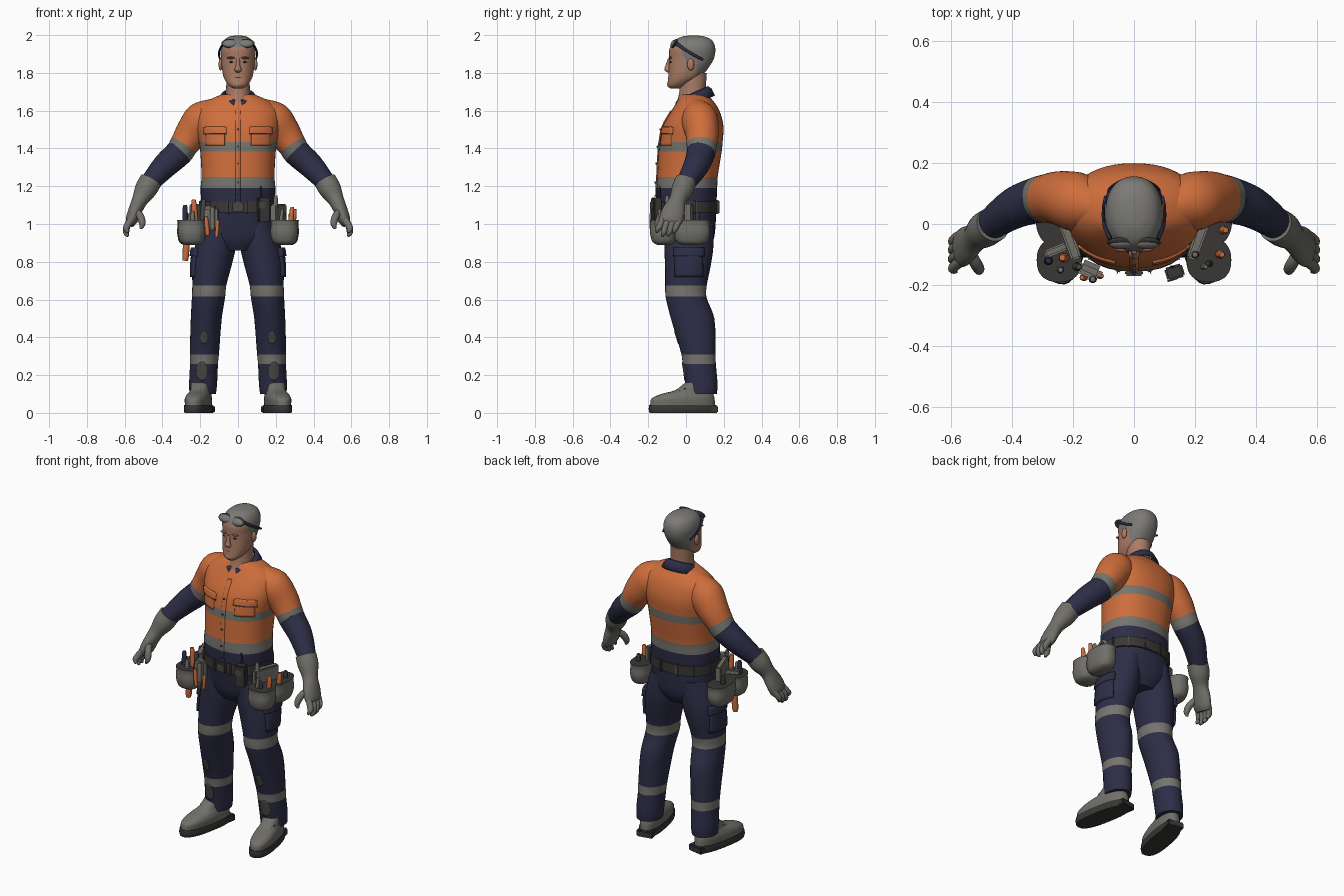
import bpy, bmesh
from math import sin, cos, pi, radians, copysign, sqrt
from mathutils import Vector, Matrix

cube = bpy.data.objects.get("Cube")
if cube:
    bpy.data.objects.remove(cube, do_unlink=True)

PALETTE = {
    "orange": (0.62, 0.155, 0.045), "navy": (0.026, 0.027, 0.062),
    "grey": (0.165, 0.16, 0.14), "tape": (0.18, 0.175, 0.155),
    "dark": (0.04, 0.038, 0.037), "skin": (0.40, 0.20, 0.13),
    "hair": (0.20, 0.195, 0.18), "mud": (0.07, 0.065, 0.058), "lip": (0.24, 0.10, 0.07),
}
MATS = {}
for mat_name, rgb in PALETTE.items():
    m = bpy.data.materials.new(mat_name)
    m.use_nodes = True
    m.diffuse_color = (*rgb, 1)
    m.node_tree.nodes["Principled BSDF"].inputs["Base Color"].default_value = (*rgb, 1)
    MATS[mat_name] = m


def finish(name, bm, mats, mirror=False, angle=45):
    bmesh.ops.recalc_face_normals(bm, faces=bm.faces)
    me = bpy.data.meshes.new(name)
    bm.to_mesh(me)
    bm.free()
    for key in mats:
        me.materials.append(MATS[key])
    me.shade_smooth()
    me.set_sharp_from_angle(angle=radians(angle))
    ob = bpy.data.objects.new(name, me)
    bpy.context.collection.objects.link(ob)
    if mirror:
        ob.modifiers.new("mirror", 'MIRROR').use_mirror_merge = False
    return ob


def spline(keys, steps):
    """Smooth interpolation of key rows, returning rows and their segment index."""
    p = [Vector(k[:5]) for k in keys]
    t = [0.0]
    for a, b in zip(p, p[1:]):
        t.append(t[-1] + max((b - a).length, 1e-4))
    n = len(p) - 1
    tan = [(p[min(i + 1, n)] - p[max(i - 1, 0)]) / (t[min(i + 1, n)] - t[max(i - 1, 0)])
           for i in range(n + 1)]
    rows = []
    for i in range(n):
        h = t[i + 1] - t[i]
        for s in range(steps):
            f = s / steps
            g = 1 - f
            rows.append((p[i] * (1 + 2 * f) * g * g + tan[i] * h * f * g * g
                         + p[i + 1] * f * f * (3 - 2 * f) - tan[i + 1] * h * f * f * g, i))
    return rows + [(p[n], n - 1)]


def loft(name, keys, mat="grey", flat=True, mirror=False, sides=32, steps=4,
         power=2.0, cap=None, matrix=None, rule=None, angle=45):
    """Skin elliptical rings: key = x, y, z, radius across, radius deep, optional colour."""
    colours = [k[5] if len(k) > 5 else mat for k in keys]
    used = sorted(set(colours + [cap or mat] + (["hair"] if rule else [])))
    rows = spline(keys, steps)
    centres = [Vector(r[0][:3]) for r in rows]
    bm = bmesh.new()
    rings = []
    for i, (r, seg) in enumerate(rows):
        d = centres[min(i + 1, len(rows) - 1)] - centres[max(i - 1, 0)]
        d = Vector((0, 0, 1)) if flat else d.normalized()
        u = Vector((0, 1, 0)).cross(d).normalized()
        v = d.cross(u)
        ring = []
        for j in range(sides):
            a = 2 * pi * j / sides
            c, s = [copysign(abs(q) ** (2 / power), q) for q in (cos(a), sin(a))]
            ring.append(bm.verts.new(centres[i] + u * c * r[3] + v * s * r[4]))
        rings.append(ring)
    for i in range(len(rings) - 1):
        for j in range(sides):
            k = (j + 1) % sides
            f = bm.faces.new((rings[i][j], rings[i][k], rings[i + 1][k], rings[i + 1][j]))
            f.material_index = used.index(colours[rows[i][1]])
            if rule and rule(f.calc_center_median()):
                f.material_index = used.index("hair")
    bm.faces.new(rings[0]).material_index = used.index(colours[0])
    top = bm.faces.new(rings[-1])
    top.material_index = used.index(cap or ("hair" if rule else colours[-1]))
    if matrix:
        bm.transform(matrix)
    return finish(name, bm, used, mirror, angle)


def box(name, centre, size, mat, rot=0, mirror=False, bevel=0.006):
    bm = bmesh.new()
    bmesh.ops.create_cube(bm, size=1, matrix=Matrix.Translation(centre)
                          @ Matrix.Rotation(rot, 4, 'Z') @ Matrix.Diagonal((*size, 1)))
    bmesh.ops.bevel(bm, geom=bm.edges[:], offset=bevel, segments=2, affect='EDGES')
    return finish(name, bm, [mat], mirror)


def ball(name, centre, size, mat, mirror=False, tilt=0):
    bm = bmesh.new()
    bmesh.ops.create_uvsphere(bm, u_segments=16, v_segments=10, radius=1,
                              matrix=Matrix.Translation(centre) @ Matrix.Rotation(tilt, 4, 'X')
                              @ Matrix.Diagonal((*size, 1)))
    return finish(name, bm, [mat], mirror)


def patch(name, target, centre, size, mat, side=False, disc=False, thick=0.008):
    """Thin plate laid on a target from the front (or from the side)."""
    bm = bmesh.new()
    bmesh.ops.create_grid(bm, x_segments=10, y_segments=8, size=1)
    for vert in bm.verts:
        a, b = vert.co.xy
        if disc:
            a, b = a * sqrt(1 - b * b / 2), b * sqrt(1 - a * a / 2)
        a, b = centre[0] + a * size[0], centre[1] + b * size[1]
        vert.co = (0.5, a, b) if side else (a, -0.5, b)
    ob = finish(name, bm, [mat])
    w = ob.modifiers.new("wrap", 'SHRINKWRAP')
    w.target, w.wrap_method = target, 'PROJECT'
    w.use_project_x, w.use_project_y, w.use_project_z = side, not side, False
    w.use_negative_direction, w.use_positive_direction = side, not side
    s = ob.modifiers.new("thickness", 'SOLIDIFY')
    s.thickness, s.offset = thick, 0
    ob.modifiers.new("mirror", 'MIRROR').use_mirror_merge = False
    return ob


# Shirt with reflective bands, button strip and chest pockets
shirt_keys = [
    (0, .005, 1.08, .193, .155, "navy"), (0, .005, 1.19, .198, .16, "tape"),
    (0, .008, 1.25, .193, .16, "orange"), (0, .022, 1.385, .2, .167, "tape"),
    (0, .027, 1.435, .207, .167, "orange"), (0, .038, 1.52, .222, .16, "orange"),
    (0, .05, 1.60, .215, .127, "orange"), (0, .05, 1.65, .165, .095, "orange"),
    (0, .045, 1.685, .09, .07, "orange")]
shirt = loft("shirt", shirt_keys, power=2.25, sides=48)
loft("button_strip", [(0, k[1] - k[4], k[2], .014, .006, k[5]) for k in shirt_keys[:7]], sides=12)
for z in (1.15, 1.22, 1.32, 1.41, 1.5):
    patch("button", shirt, (0, z), (.005, .005), "dark", disc=True).modifiers["wrap"].offset = .008
patch("chest_pockets", shirt, (.12, 1.465), (.05, .05), "orange", thick=.006)
patch("pocket_edges", shirt, (.12, 1.477), (.06, .004), "dark", thick=.009)
patch("pocket_flaps", shirt, (.12, 1.495), (.06, .016), "orange", thick=.015)

# Sleeves
loft("sleeves", [
    (.11, .05, 1.63, .045, .05, "orange"), (.18, .07, 1.56, .098, .095, "orange"),
    (.243, .085, 1.48, .09, .088, "orange"), (.285, .083, 1.42, .076, .08, "tape"),
    (.31, .08, 1.38, .073, .076, "navy"), (.385, .055, 1.31, .067, .068, "navy"),
    (.475, -.005, 1.21, .05, .05, "navy")], flat=False, mirror=True)

# Gloves: flared cuff, palm, fingers and thumb
loft("glove_cuffs", [
    (.462, -.002, 1.228, .06, .057), (.49, -.02, 1.18, .058, .058), (.52, -.045, 1.125, .042, .045),
    (.545, -.065, 1.07, .036, .06), (.563, -.08, 1.02, .032, .062), (.57, -.085, .995, .02, .05)],
    flat=False, mirror=True, cap="grey")
for y, z in ((-.13, .955), (-.1, .935), (-.07, .937), (-.042, .95)):
    loft("finger", [(.562, y + .01, 1.03, .018, .016), (.587, y - .008, .99, .018, .017),
                    (.592, y - .018, z + .02, .016, .015), (.583, y - .026, z, .007, .007)],
         flat=False, mirror=True, sides=12)
loft("thumb", [(.54, -.09, 1.07, .018, .02), (.517, -.13, 1.04, .02, .02),
               (.507, -.15, 1.0, .017, .017), (.515, -.155, .975, .007, .007)],
     flat=False, mirror=True, sides=12)

# Trousers
loft("trouser_seat", [(0, .005, 1.1, .19, .155), (0, .012, 1.0, .192, .145),
                      (0, .015, .92, .17, .132), (0, .015, .86, .09, .1)], "navy", power=2.3)
legs = loft("trouser_legs", [
    (.1, .015, 1.02, .085, .13, "navy"), (.12, .015, .88, .108, .13, "navy"),
    (.138, .01, .78, .104, .121, "navy"), (.152, 0, .675, .09, .11, "tape"),
    (.156, 0, .615, .088, .108, "navy"), (.168, .035, .5, .082, .115, "navy"),
    (.178, .066, .31, .077, .09, "tape"), (.18, .07, .26, .074, .088, "navy"),
    (.185, .082, .15, .074, .085, "navy"), (.187, .082, .1, .07, .082, "navy")], mirror=True)
patch("cargo_pockets", legs, (.015, .79), (.07, .07), "navy", side=True, thick=.025)
patch("cargo_flaps", legs, (.015, .85), (.075, .022), "navy", side=True, thick=.04)
patch("knee_marks", legs, (.18, .4), (.02, .035), "mud", disc=True, thick=.006)
patch("shin_marks", legs, (.19, .22), (.03, .05), "mud", disc=True, thick=.006)

# Boots, turned out
turn = Matrix.Translation((.21, -.018, 0)) @ Matrix.Rotation(radians(11), 4, 'Z')
loft("boot_soles", [(0, 0, 0, .061, .178), (0, 0, .02, .064, .182), (0, 0, .042, .062, .179)],
     "dark", power=2.6, mirror=True, matrix=turn)
loft("boot_uppers", [(0, 0, .04, .06, .175), (0, .002, .075, .062, .17), (0, .025, .1, .056, .14),
                     (0, .06, .12, .05, .1), (0, .085, .16, .05, .07)],
     power=2.4, mirror=True, matrix=turn)
box("boot_heels", (.178, .125, .02), (.1, .075, .04), "dark", radians(11), True)
for y, z in ((-.055, .112), (-.03, .122), (-.005, .132)):
    loft("boot_lace", [(.19, y, z - .008, .006, .006), (.22, y - .006, z, .006, .006),
                       (.25, y, z - .008, .006, .006)], "dark", flat=False, mirror=True, sides=8)

# Head, neck and face


def is_hair(c):
    return c.z > 1.935 + .1 * max(0, -c.y - .07) or (c.z > 1.775 and c.y > .055) \
        or (c.z > 1.86 and c.y > -.035 + (1.935 - c.z) * .5)


loft("head", [
    (0, -.058, 1.717, .025, .026), (0, -.045, 1.735, .05, .052), (0, -.01, 1.775, .075, .084),
    (0, .015, 1.83, .086, .106), (0, .03, 1.88, .09, .119), (0, .034, 1.93, .093, .121),
    (0, .038, 1.97, .077, .102), (0, .04, 1.992, .045, .06), (0, .04, 1.998, .015, .02)],
    "skin", sides=64, steps=6, power=2.2, rule=is_hair)
loft("neck", [(0, .03, 1.62, .07, .085), (0, .035, 1.7, .063, .07), (0, .04, 1.8, .062, .07)], "skin")
loft("nose", [(0, -.086, 1.875, .009, .01), (0, -.096, 1.835, .012, .014),
              (0, -.098, 1.815, .019, .016), (0, -.09, 1.803, .012, .01)], "skin", sides=12)
ball("ears", (.092, .025, 1.845), (.011, .019, .032), "skin", True)
ball("eyes", (.034, -.081, 1.858), (.014, .006, .005), "dark", True)
ball("brows", (.036, -.083, 1.88), (.024, .009, .006), "lip", True)
ball("mouth", (0, -.087, 1.775), (.026, .008, .005), "lip")
ball("chin", (0, -.08, 1.74), (.03, .02, .02), "skin")

# Eyewear pushed up on the hair
ball("eyewear_lenses", (.041, -.066, 1.955), (.04, .014, .022), "hair", True, radians(-30))
ball("eyewear_frame", (.042, -.061, 1.956), (.046, .012, .027), "dark", True, radians(-30))
loft("eyewear_arms", [(.078, -.05, 1.955, .006, .01), (.098, 0, 1.92, .005, .008),
                      (.1, .05, 1.89, .005, .008), (.093, .09, 1.87, .005, .006)],
     "navy", flat=False, mirror=True, sides=10)

# Folded collar, open at the throat
bm = bmesh.new()
edge = []
for i in range(41):
    a = radians(-168 + 336 * i / 40)
    front = max(0, -cos(a))
    top = 1.695 + .035 * cos(a)
    edge.append([bm.verts.new(p) for p in (
        (.07 * sin(a), .038 + .078 * cos(a), top),
        (.09 * sin(a), .04 + .095 * cos(a), top - .012),
        ((.112 + .03 * front) * sin(a), .042 + .112 * cos(a), top - .05 - .02 * front ** 3))])
for r, q in zip(edge, edge[1:]):
    for k in (0, 1):
        bm.faces.new((r[k], q[k], q[k + 1], r[k + 1]))
finish("collar", bm, ["navy"]).modifiers.new("thickness", 'SOLIDIFY').thickness = .01

# Belt with loops, buckle and radio
loft("belt", [(0, .007, 1.06, .202, .162), (0, .007, 1.12, .202, .163)], "dark", power=2.3, steps=1)
for i in range(12):
    a = 2 * pi * (i + .5) / 12
    box("belt_loop", (.2 * cos(a), .007 + .163 * sin(a), 1.09), (.016, .024, .075), "mud", a - pi / 2)
box("buckle", (0, -.16, 1.09), (.06, .02, .055), "mud")
box("radio", (.133, -.158, 1.075), (.06, .045, .13), "dark", .3)
box("radio_screen", (.127, -.182, 1.1), (.036, .006, .035), "mud", .3, bevel=.001)
box("tool_holster", (-.145, -.15, 1.03), (.085, .05, .13), "grey", -.4, bevel=.015)

# Pouches hanging from the belt
for name, x, y, rx, ry in (("front_pouch", .245, -.118, .073, .072), ("side_pouch", .262, .03, .06, .098)):
    loft(name, [(x, y, .89, rx * .5, ry * .5), (x, y, .905, rx * .82, ry * .82),
                (x, y, .95, rx, ry), (x, y, 1.0, rx * .97, ry * .97), (x, y, 1.02, rx, ry)],
         mirror=True, power=2.4, cap="dark")
box("pouch_hangers", (.215, -.04, 1.06), (.035, .16, .09), "grey", -.35, True)

# Tools in the pouches: x, y, bottom, height, lean, radius, colour
for x, y, z, h, lean, r, colour in (
        (.278, -.1, 1.0, .09, .01, .014, "orange"), (.25, -.13, 1.0, .06, -.01, .012, "dark"),
        (.2, -.1, 1.0, .15, .0, .014, "grey"), (.225, -.14, 1.0, .08, .01, .01, "tape"),
        (.29, -.02, 1.0, .08, .01, .015, "orange"), (.28, .06, 1.0, .06, .0, .014, "dark"),
        (.13, -.14, 1.1, .1, -.01, .005, "dark"), (-.28, -.08, .805, .2, .015, .018, "orange"),
        (-.28, -.12, 1.0, .1, .0, .015, "navy"), (-.225, -.11, 1.0, .13, -.01, .016, "orange"),
        (-.24, -.15, 1.0, .07, .0, .012, "tape"), (-.16, -.175, .94, .1, -.01, .012, "orange"),
        (-.115, -.17, .93, .09, .01, .01, "orange"), (-.135, -.18, .97, .12, .0, .014, "grey"),
        (-.19, -.14, 1.0, .13, .01, .014, "mud"), (-.28, .04, 1.0, .07, .0, .014, "dark")):
    loft("tool", [(x, y, z, r * .8, r * .8), (x + lean * .2, y, z + h * .15, r, r),
                  (x + lean * .8, y, z + h * .85, r * .85, r * .85),
                  (x + lean, y, z + h, r * .6, r * .6)], colour, flat=False, sides=10, steps=2)
box("hammer_head", (-.255, -.085, 1.04), (.08, .028, .03), "grey", .4)
